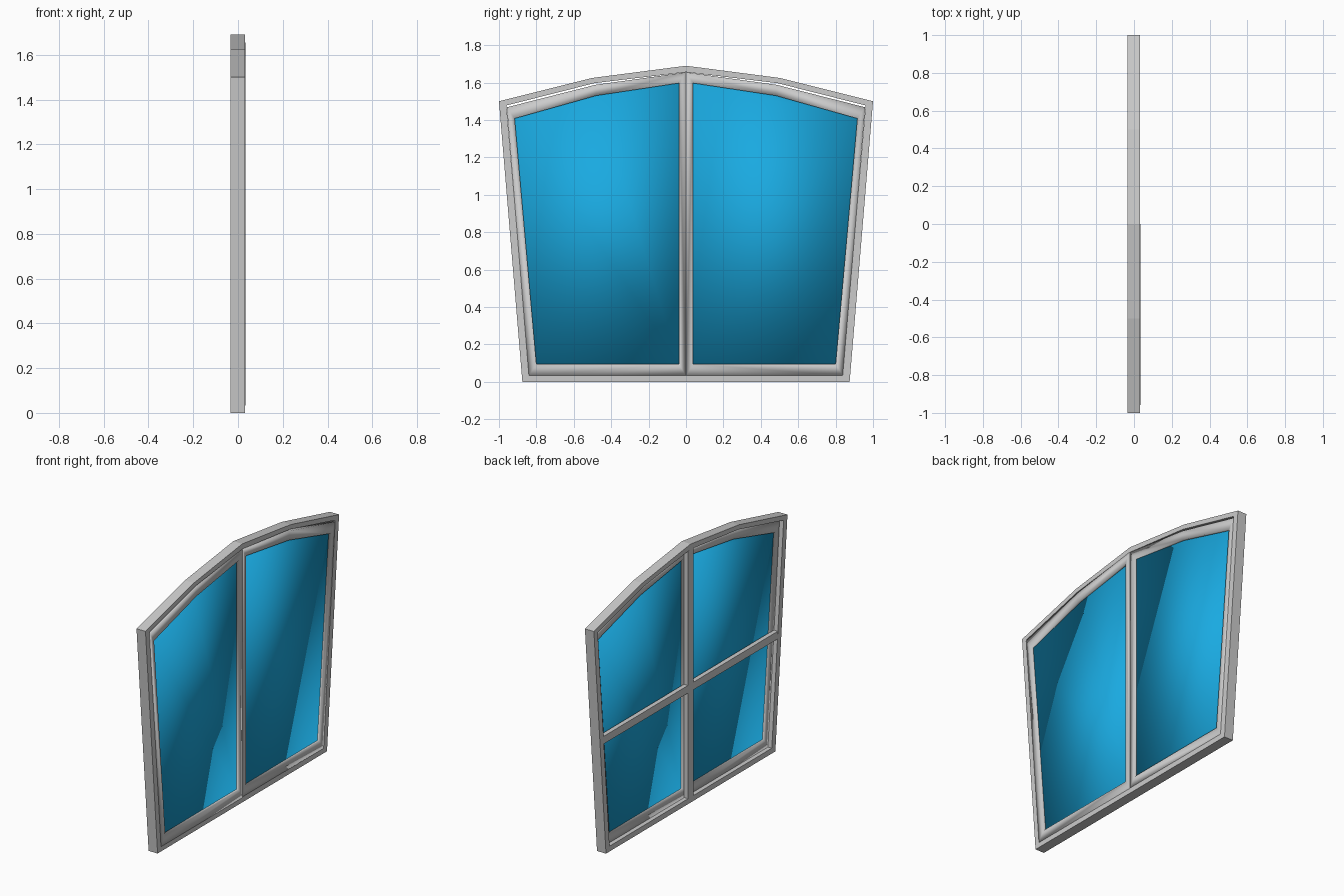
import bpy, bmesh

if "Cube" in bpy.data.objects:
    bpy.data.objects.remove(bpy.data.objects["Cube"])


def finish(bm, name, smooth=False, mat=None):
    bmesh.ops.recalc_face_normals(bm, faces=bm.faces)
    me = bpy.data.meshes.new(name)
    bm.to_mesh(me)
    bm.free()
    for p in me.polygons:
        p.use_smooth = smooth
    if mat:
        me.materials.append(mat)
    ob = bpy.data.objects.new(name, me)
    bpy.context.collection.objects.link(ob)
    return ob


def ring(name, outer, inner, x0, x1, smooth=False):
    """Closed frame between two (y, z) outlines, thick along x."""
    bm = bmesh.new()
    loops = [[bm.verts.new((x, y, z)) for y, z in pts]
             for pts, x in ((outer, x0), (outer, x1), (inner, x1), (inner, x0))]
    n = len(outer)
    for a, b in zip(loops, loops[1:] + loops[:1]):
        for i in range(n):
            j = (i + 1) % n
            bm.faces.new((a[i], a[j], b[j], b[i]))
    return finish(bm, name, smooth)


def plate(name, pts, x0, x1, smooth=False, mat=None):
    """Solid (y, z) outline, thick along x."""
    bm = bmesh.new()
    a = [bm.verts.new((x0, y, z)) for y, z in pts]
    b = [bm.verts.new((x1, y, z)) for y, z in pts]
    bm.faces.new(a)
    bm.faces.new(b)
    for i in range(len(pts)):
        j = (i + 1) % len(pts)
        bm.faces.new((a[i], a[j], b[j], b[i]))
    return finish(bm, name, smooth, mat)


def flip(pts, s):
    return [(s * y, z) for y, z in pts]


def whole(half):
    """Mirror a half outline (bottom to apex) into a full loop."""
    return half + [(-y, z) for y, z in reversed(half[:-1])]


blue = bpy.data.materials.new("glass_blue")
blue.diffuse_color = (0.01, 0.40, 0.75, 1)
blue.use_nodes = True
blue.node_tree.nodes["Principled BSDF"].inputs["Base Color"].default_value = blue.diffuse_color

# Outer frame: tapered sides and faceted arched head
ring("outer_frame",
     whole([(0.875, 0), (1.0, 1.5), (0.5, 1.625), (0, 1.69)]),
     whole([(0.838, 0.035), (0.96, 1.478), (0.49, 1.597), (0, 1.656)]),
     -0.034, 0.031)

# Two sashes with glass
sash_out = [(0.84, 0.033), (0.001, 0.033), (0.001, 1.655), (0.485, 1.588), (0.958, 1.468)]
sash_in = [(0.80, 0.095), (0.038, 0.095), (0.038, 1.597), (0.48, 1.53), (0.916, 1.408)]
for side, s, dx in (("left", -1, 0.003), ("right", 1, 0.0)):
    ring(side + "_sash", flip(sash_out, s), flip(sash_in, s), -0.006, 0.031 + dx, True)
    plate(side + "_glass", flip(sash_in, s), 0.008, 0.014, True, blue)

# Glazing bars on the inner side
plate("vertical_bar", [(-0.027, 0.034), (0.027, 0.034), (0.027, 1.652), (0, 1.657), (-0.027, 1.652)],
      -0.034, -0.004)
plate("cross_bar", [(-0.897, 0.725), (0.897, 0.725), (0.901, 0.775), (-0.901, 0.775)],
      -0.033, -0.003)
